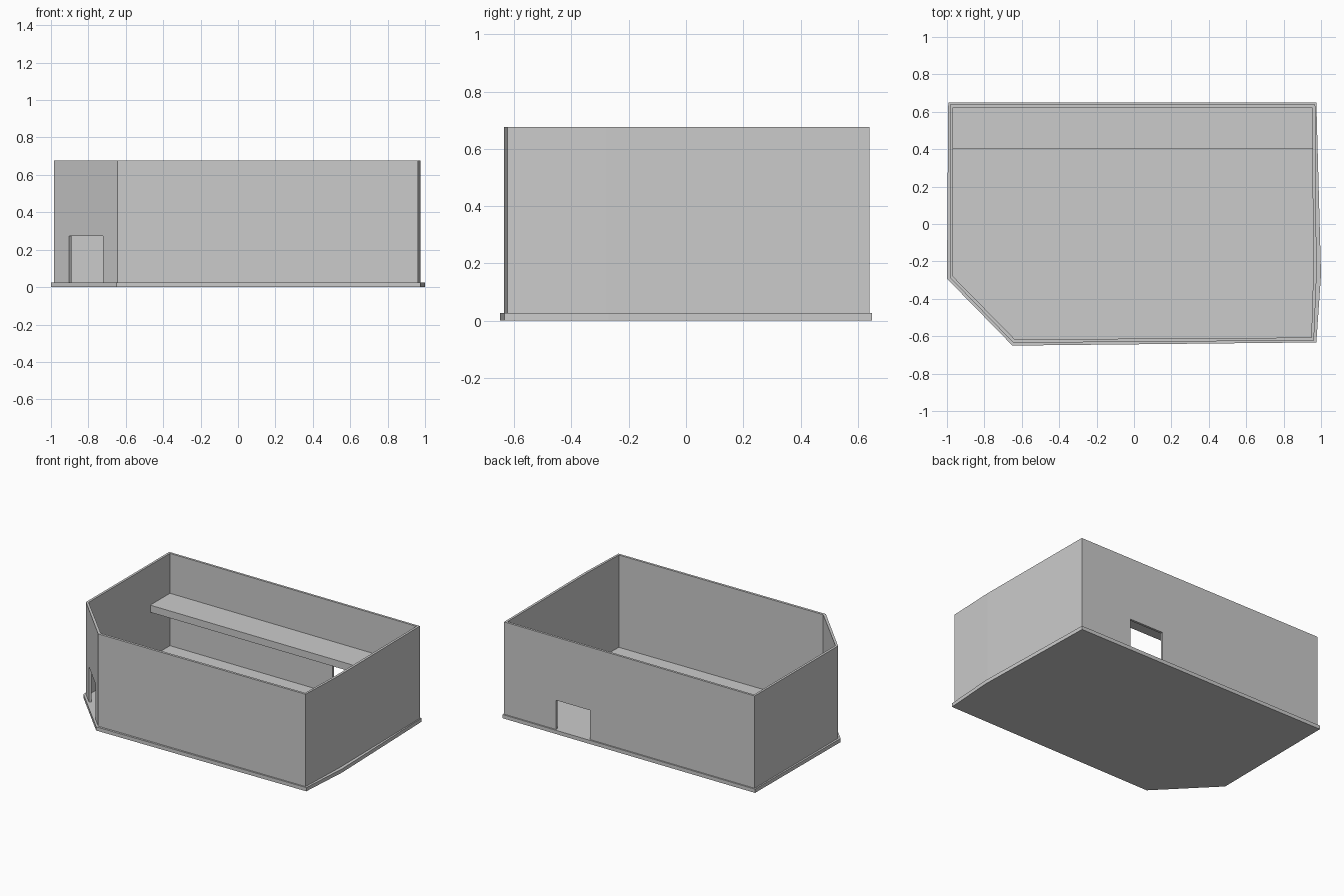
import bpy, bmesh, math

if "Cube" in bpy.data.objects:
    bpy.data.objects.remove(bpy.data.objects["Cube"])

def prism(name, outline, z0, z1):
    """Extrude a plan outline (counter-clockwise) from z0 to z1."""
    bm = bmesh.new()
    face = bm.faces.new([bm.verts.new((x, y, z0)) for x, y in outline])
    ext = bmesh.ops.extrude_face_region(bm, geom=[face])
    top = [v for v in ext["geom"] if isinstance(v, bmesh.types.BMVert)]
    bmesh.ops.translate(bm, vec=(0, 0, z1 - z0), verts=top)
    bmesh.ops.recalc_face_normals(bm, faces=bm.faces)
    mesh = bpy.data.meshes.new(name)
    bm.to_mesh(mesh)
    bm.free()
    obj = bpy.data.objects.new(name, mesh)
    bpy.context.collection.objects.link(obj)
    return obj

def cut(target, cutter):
    """Subtract cutter from target and remove it."""
    cutter.hide_render = True
    mod = target.modifiers.new("cut", "BOOLEAN")
    mod.operation = "DIFFERENCE"
    mod.solver = "EXACT"
    mod.object = cutter
    bpy.context.view_layer.objects.active = target
    bpy.ops.object.modifier_apply(modifier=mod.name)
    bpy.data.objects.remove(cutter)

FLOOR, TOP = 0.026, 0.676

# floor slab with clipped corner and slightly bowed right side
prism("floor_slab", [(-0.65, -0.65), (0.975, -0.633), (1.0, -0.27), (0.975, 0.65),
                     (-0.993, 0.65), (-1.0, -0.292)], 0, FLOOR)

# perimeter walls
walls = prism("walls", [(-0.645, -0.635), (0.962, -0.623), (0.976, -0.28), (0.969, 0.64),
                        (-0.983, 0.64), (-0.985, -0.285)], FLOOR, TOP)
inner = [(-0.637, -0.617), (0.948, -0.607), (0.958, -0.28), (0.953, 0.624),
         (-0.967, 0.624), (-0.968, -0.28)]
cut(walls, prism("room_cutter", inner, FLOOR - 0.1, TOP + 0.1))

# hatch in the back wall
cut(walls, prism("back_hatch_cutter", [(0.30, 0.55), (0.565, 0.55), (0.565, 0.72), (0.30, 0.72)],
                 FLOOR - 0.1, 0.232))

# doorway in the clipped corner wall, cut square to that wall
dx, dy = 0.34, -0.35
n = math.hypot(dx, dy)
px, py = -dy / n * 0.05, dx / n * 0.05
a, b = [(x, -0.285 + (x + 0.985) * dy / dx) for x in (-0.903, -0.722)]
door = [(a[0] - px, a[1] - py), (b[0] - px, b[1] - py),
        (b[0] + px, b[1] + py), (a[0] + px, a[1] + py)]
cut(walls, prism("doorway_cutter", door, FLOOR - 0.1, 0.274))

# long shelf along the back wall
prism("shelf", [(-0.968, 0.405), (0.955, 0.405), (0.955, 0.625), (-0.968, 0.625)], 0.345, 0.395)
